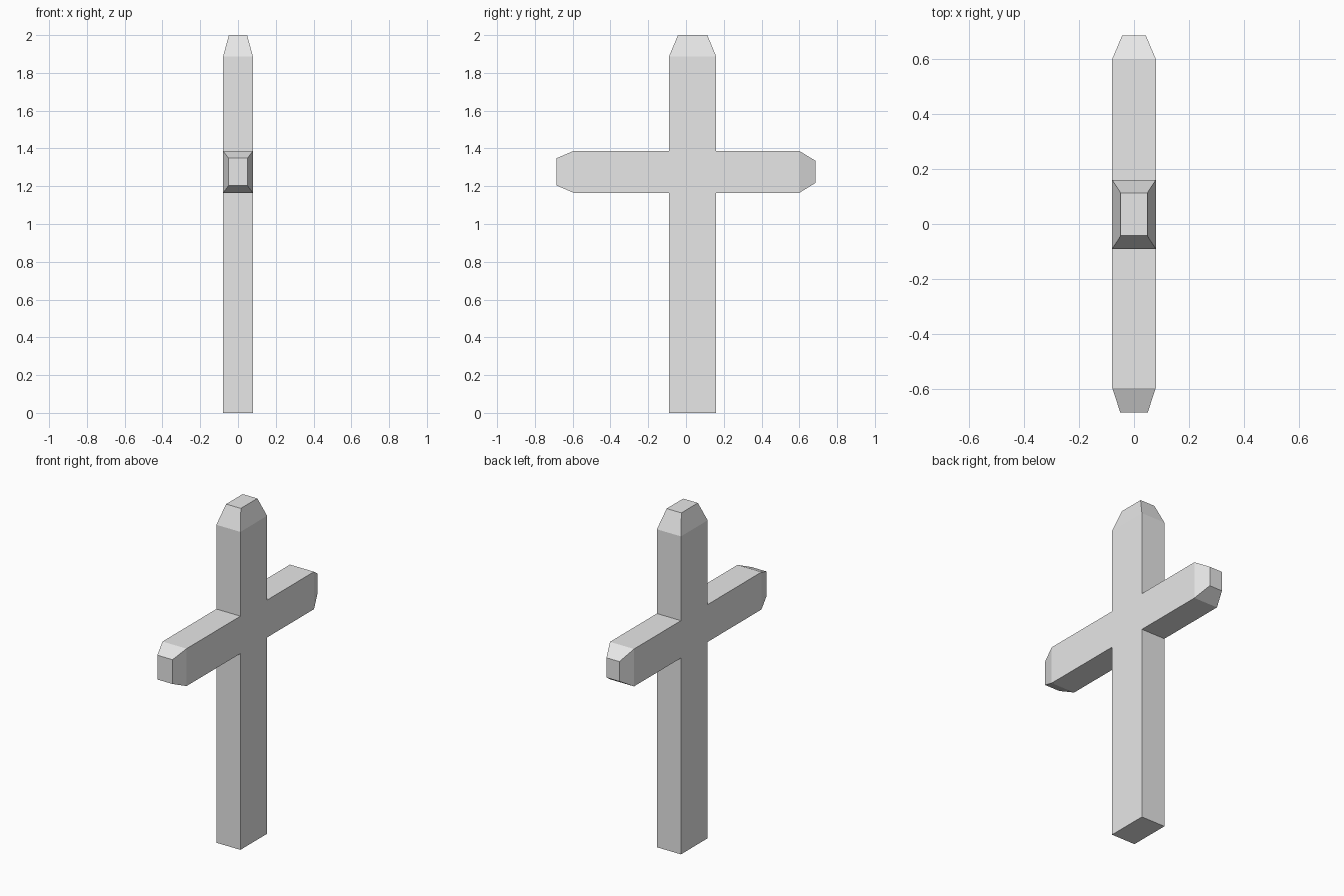
import bpy
import bmesh
from mathutils import Vector

cube = bpy.data.objects.get("Cube")
if cube:
    bpy.data.objects.remove(cube, do_unlink=True)

# Plain pale grey
grey = bpy.data.materials.new("pale_grey")
grey.use_nodes = True
colour = (0.8, 0.8, 0.8, 1)
grey.diffuse_color = colour
grey.node_tree.nodes["Principled BSDF"].inputs["Base Color"].default_value = colour


def extend(bm, face, axis, position, scale=(1, 1, 1)):
    """Extrude a face to a position on an axis, scaling it about its centre."""
    new = bmesh.ops.extrude_discrete_faces(bm, faces=[face])["faces"][0]
    centre = new.calc_center_median()
    for v in new.verts:
        offset = v.co - centre
        v.co = centre + Vector(o * s for o, s in zip(offset, scale))
        v.co[axis] = position
    return new


# Central block where post and arms meet
bm = bmesh.new()
bmesh.ops.create_cube(bm, size=1)
low, high = Vector((-0.079, -0.09, 1.165)), Vector((0.079, 0.16, 1.387))
for v in bm.verts:
    v.co = Vector(h if c > 0 else l for c, l, h in zip(v.co, low, high))
bm.normal_update()


def side(axis, sign):
    return max(bm.faces, key=lambda f: f.normal[axis] * sign)


top, bottom, front, back = side(2, 1), side(2, -1), side(1, -1), side(1, 1)

# Post, with tapered top
extend(bm, bottom, 2, 0)
top = extend(bm, top, 2, 1.887)
extend(bm, top, 2, 2, (0.61, 0.62, 1))

# Arms, with tapered tips
front = extend(bm, front, 1, -0.595)
extend(bm, front, 1, -0.685, (0.63, 1, 0.65))
back = extend(bm, back, 1, 0.6)
extend(bm, back, 1, 0.685, (0.54, 1, 0.53))

bmesh.ops.recalc_face_normals(bm, faces=bm.faces[:])
mesh = bpy.data.meshes.new("cross")
bm.to_mesh(mesh)
bm.free()
mesh.materials.append(grey)
cross = bpy.data.objects.new("cross", mesh)
bpy.context.collection.objects.link(cross)
